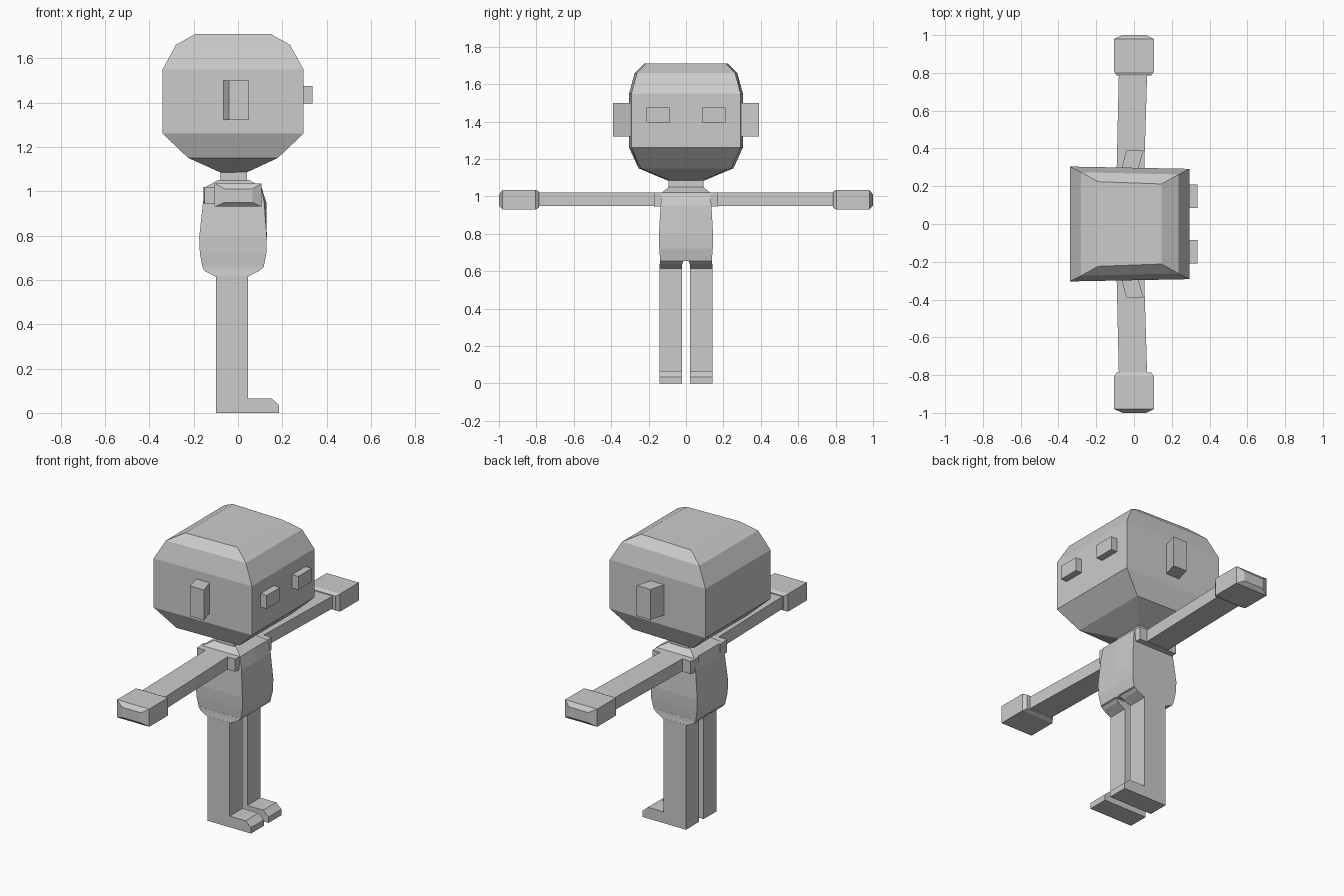
import bpy
import bmesh

cube = bpy.data.objects.get("Cube")
if cube:
    bpy.data.objects.remove(cube, do_unlink=True)

grey = bpy.data.materials.new("plain_grey")
grey.use_nodes = True
colour = (0.6, 0.6, 0.6, 1)
grey.diffuse_color = colour
grey.node_tree.nodes["Principled BSDF"].inputs["Base Color"].default_value = colour


def loft(name, rings):
    """Skin a list of equal-length point rings and cap both ends."""
    bm = bmesh.new()
    rows = [[bm.verts.new(p) for p in ring] for ring in rings]
    for a, b in zip(rows, rows[1:]):
        for i in range(len(a)):
            j = (i + 1) % len(a)
            bm.faces.new((a[i], a[j], b[j], b[i]))
    bm.faces.new(rows[0])
    bm.faces.new(rows[-1])
    bmesh.ops.recalc_face_normals(bm, faces=bm.faces)
    mesh = bpy.data.meshes.new(name)
    bm.to_mesh(mesh)
    bm.free()
    mesh.materials.append(grey)
    obj = bpy.data.objects.new(name, mesh)
    bpy.context.collection.objects.link(obj)
    return obj


def flat_ring(z, x0, x1, y0, y1):
    return [(x0, y0, z), (x1, y0, z), (x1, y1, z), (x0, y1, z)]


def side_ring(y, x0, x1, z0, z1):
    return [(x0, y, z0), (x1, y, z0), (x1, y, z1), (x0, y, z1)]


# Head: slightly wider at the back than at the face
head = [(1.085, -0.08, 0.04, 0.095), (1.15, -0.225, 0.18, 0.25),
        (1.26, -0.34, 0.295, 0.3), (1.55, -0.34, 0.295, 0.3),
        (1.66, -0.28, 0.235, 0.27), (1.71, -0.19, 0.145, 0.22)]
loft("head", [[(a, -w - 0.004, z), (b, -w + 0.008, z), (b, w - 0.008, z), (a, w + 0.004, z)]
              for z, a, b, w in head])
loft("neck", [flat_ring(z, -0.08, 0.04, -0.093, 0.093) for z in (1.03, 1.09)])

# Torso: the front centre is pushed out to form the chest
torso = [(0.655, -0.16, 0.115, 0.138, 0), (0.72, -0.172, 0.128, 0.143, 0),
         (0.79, -0.175, 0.13, 0.145, 0), (0.95, -0.158, 0.118, 0.136, 0.01),
         (1.02, -0.145, 0.105, 0.13, 0), (1.05, -0.09, 0.05, 0.09, 0)]
loft("torso", [[(a, -w, z), (b, -w, z), (b + bulge, 0, z), (b, w, z), (a, w, z)]
               for z, a, b, w, bulge in torso])

for side, s in (("left", 1), ("right", -1)):
    # Ears swept forward
    loft(side + "_ear", [side_ring(s * 0.28, -0.07, 0.018, 1.32, 1.5),
                         side_ring(s * 0.39, -0.04, 0.05, 1.32, 1.5)])
    # Eye blocks
    loft(side + "_eye", [flat_ring(z, 0.28, 0.335, s * 0.085, s * 0.21)
                         for z in (1.395, 1.475)])
    # Shoulder, arm and hand
    loft(side + "_shoulder", [side_ring(s * 0.1, -0.155, 0.105, 0.945, 1.02),
                              side_ring(s * 0.17, -0.15, 0.1, 0.945, 1.02)])
    loft(side + "_arm", [side_ring(s * 0.15, -0.095, 0.05, 0.947, 1.02),
                         side_ring(s * 0.81, -0.08, 0.07, 0.947, 1.02)])
    loft(side + "_hand", [side_ring(s * 0.785, -0.09, 0.09, 0.94, 1.025),
                          side_ring(s * 0.805, -0.105, 0.105, 0.93, 1.035),
                          side_ring(s * 0.98, -0.105, 0.105, 0.93, 1.035),
                          side_ring(s, -0.06, 0.065, 0.95, 1.01)])
    # Hip tapering into the leg
    loft(side + "_hip", [flat_ring(0.66, -0.162, 0.117, s * 0.01, s * 0.139),
                         flat_ring(0.64, -0.15, 0.095, s * 0.02, s * 0.14),
                         flat_ring(0.615, -0.1, 0.046, s * 0.022, s * 0.143)])
    # Leg and foot share one side profile
    profile = [(-0.1, 0), (0.185, 0), (0.185, 0.035), (0.15, 0.066),
               (0.046, 0.066), (0.046, 0.62), (-0.1, 0.62)]
    loft(side + "_leg", [[(x, s * y, z) for x, z in profile] for y in (0.022, 0.143)])
